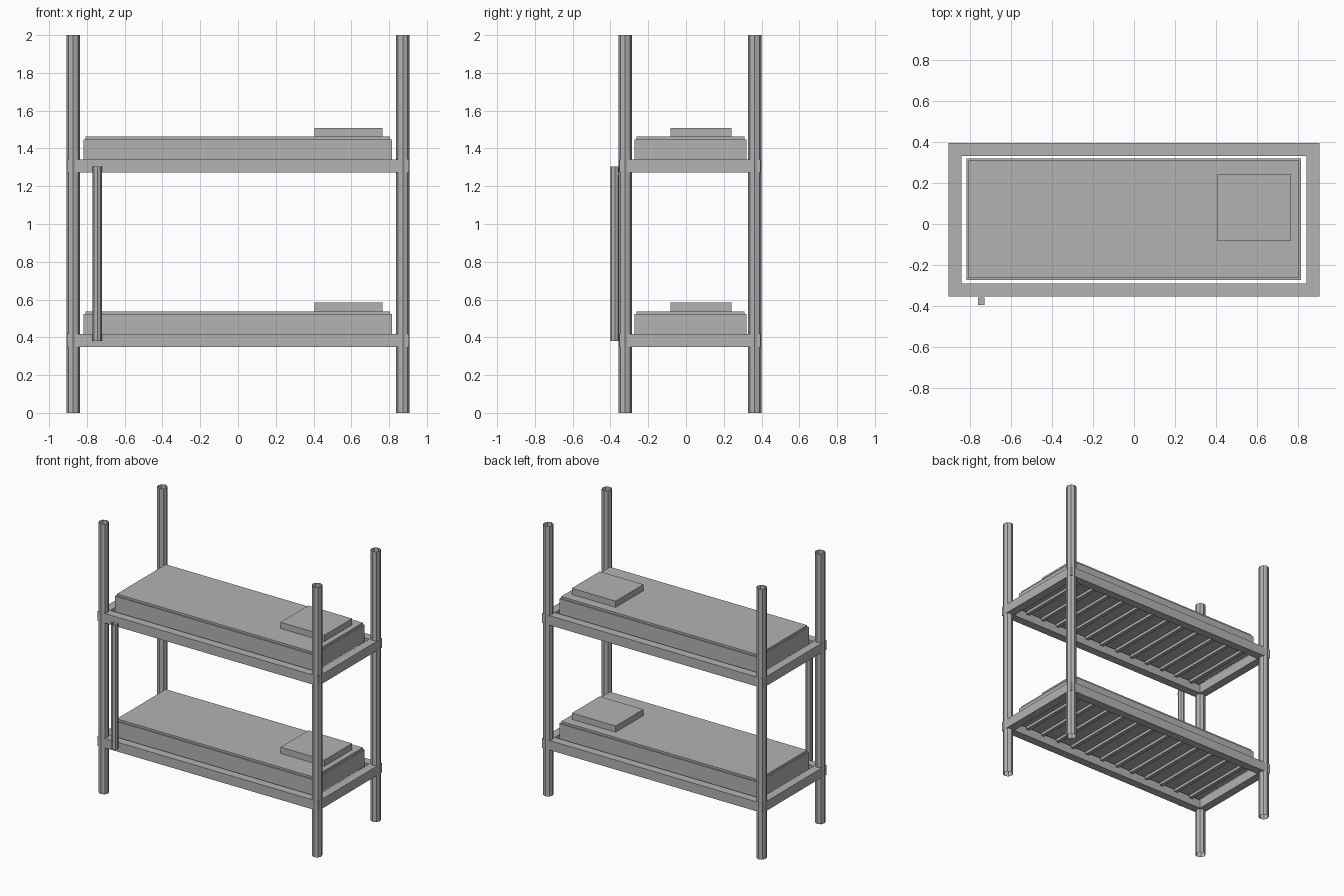
import bpy
from mathutils import Vector

default = bpy.data.objects.get("Cube")
if default:
    bpy.data.objects.remove(default, do_unlink=True)

GREY = (0.45, 0.45, 0.45, 1)
grey = bpy.data.materials.new("plain grey")
grey.use_nodes = True
grey.diffuse_color = GREY
grey.node_tree.nodes["Principled BSDF"].inputs["Base Color"].default_value = GREY


def finish(name):
    obj = bpy.context.object
    obj.name = name
    obj.data.materials.append(grey)
    return obj


def box(name, low, high):
    low, high = Vector(low), Vector(high)
    bpy.ops.mesh.primitive_cube_add(size=1, location=(low + high) / 2)
    obj = finish(name)
    obj.scale = high - low
    return obj


def tube(name, x, y, bottom, top, radius):
    """Open-ended eight-sided tube."""
    bpy.ops.mesh.primitive_cylinder_add(
        vertices=8, radius=radius, depth=top - bottom,
        end_fill_type='NOTHING', location=(x, y, (bottom + top) / 2))
    return finish(name)


POST_X, FRONT_Y, BACK_Y = 0.873, -0.322, 0.363
HALF = 0.031  # half the rail thickness

# Four corner posts
for side, x in (("right", -POST_X), ("left", POST_X)):
    for end, y in (("front", FRONT_Y), ("back", BACK_Y)):
        tube(f"{end}_{side}_post", x, y, 0, 2, 0.036)

for level, z in (("lower", 0.348), ("upper", 1.272)):
    # Bed frame: long rails, then end rails between them
    for end, y in (("front", FRONT_Y), ("back", BACK_Y)):
        box(f"{level}_{end}_rail", (-POST_X - HALF, y - HALF, z),
            (POST_X + HALF, y + HALF, z + 0.07))
    for side, x in (("right", -POST_X), ("left", POST_X)):
        box(f"{level}_{side}_rail", (x - HALF, FRONT_Y + HALF, z),
            (x + HALF, BACK_Y - HALF, z + 0.07))

    # Mattress, cover sheet and pillow
    box(f"{level}_mattress", (-0.817, -0.272, z + 0.05), (0.814, 0.319, z + 0.175))
    box(f"{level}_sheet", (-0.808, -0.263, z + 0.175), (0.805, 0.31, z + 0.19))
    box(f"{level}_pillow", (0.406, -0.082, z + 0.19), (0.765, 0.242, z + 0.236))

    # Slats under the mattress
    for i in range(12):
        x = -0.74 + i * 1.48 / 11
        box(f"{level}_slat_{i + 1}", (x - 0.014, -0.265, z + 0.03),
            (x + 0.014, 0.312, z + 0.05))

# Slim climbing pole with its inner stop
tube("climbing_pole", -0.745, -0.377, 0.38, 1.304, 0.024)
box("pole_stop", (-0.761, -0.396, 1.26), (-0.729, -0.358, 1.275))
